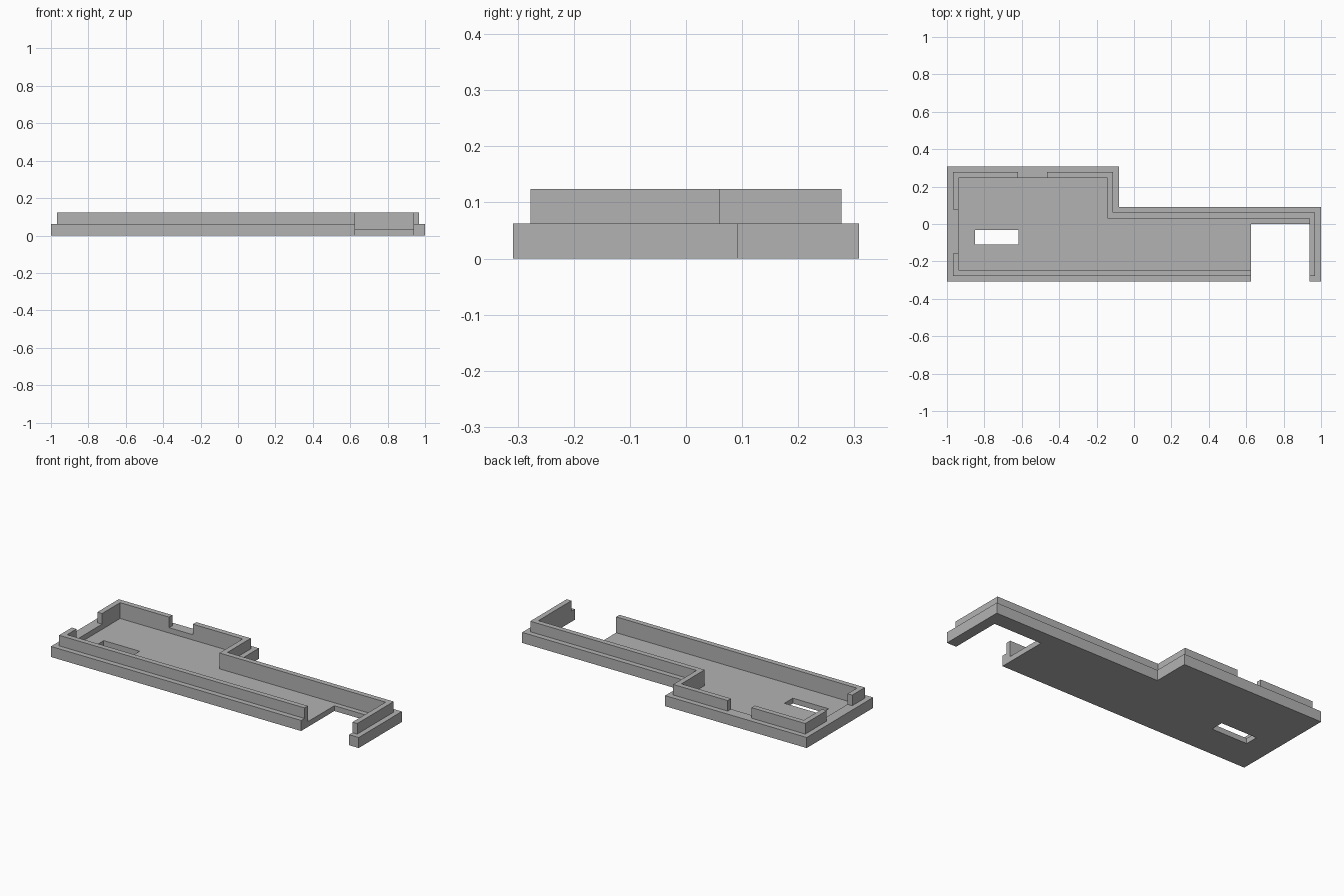
import bpy
import bmesh

if "Cube" in bpy.data.objects:
    bpy.data.objects.remove(bpy.data.objects["Cube"], do_unlink=True)

STEP = 0.031          # thickness of the floor, the lip and the ledge
RIM = 2 * STEP        # height of the ledge around the tray
TOP = 4 * STEP        # height of the raised lip

grey = bpy.data.materials.new("plain grey")
grey.use_nodes = True
grey.diffuse_color = (0.45, 0.45, 0.45, 1)
grey.node_tree.nodes["Principled BSDF"].inputs["Base Color"].default_value = (0.45, 0.45, 0.45, 1)


def outline(inset):
    """Stepped footprint of the tray, shrunk by an inset."""
    left, right = -1 + inset, 1 - inset
    front, back = -0.308 + inset, 0.308 - inset
    step_x, step_y = -0.08 - inset, 0.092 - inset
    return [(left, front), (right, front), (right, step_y),
            (step_x, step_y), (step_x, back), (left, back)]


def rect(x0, x1, y0, y1):
    return [(x0, y0), (x1, y0), (x1, y1), (x0, y1)]


def prism(name, points, z0, z1):
    bm = bmesh.new()
    face = bm.faces.new([bm.verts.new((x, y, z0)) for x, y in points])
    up = bmesh.ops.extrude_face_region(bm, geom=[face])["geom"]
    verts = [v for v in up if isinstance(v, bmesh.types.BMVert)]
    bmesh.ops.translate(bm, verts=verts, vec=(0, 0, z1 - z0))
    bmesh.ops.recalc_face_normals(bm, faces=bm.faces)
    mesh = bpy.data.meshes.new(name)
    bm.to_mesh(mesh)
    bm.free()
    mesh.materials.append(grey)
    obj = bpy.data.objects.new(name, mesh)
    bpy.context.collection.objects.link(obj)
    return obj


def combine(target, tool, operation):
    """Apply a boolean to the target and discard the tool."""
    mod = target.modifiers.new(operation, "BOOLEAN")
    mod.operation = operation
    mod.solver = "EXACT"
    mod.object = tool
    tool.hide_render = True
    bpy.context.view_layer.objects.active = target
    bpy.ops.object.modifier_apply(modifier=mod.name)
    bpy.data.objects.remove(tool, do_unlink=True)


# Outer body with the narrower lip block on top
tray = prism("tray", outline(0), 0, RIM)
combine(tray, prism("lip", outline(STEP), STEP / 2, TOP), "UNION")

# Pocket, front notch, floor slot, and the gaps in the left and back lips
cutters = [
    ("pocket", outline(2 * STEP), STEP, 0.2),
    ("front_notch", rect(0.626, 1 - 2 * STEP, -0.5, 0.0), -0.1, 0.2),
    ("floor_slot", rect(-0.85, -0.617, -0.11, -0.032), -0.1, 0.2),
    ("side_gap", rect(-1.1, -0.9, -0.159, 0.078), RIM, 0.2),
    ("back_gap", rect(-0.62, -0.465, 0.2, 0.4), RIM, 0.2),
]
for name, points, z0, z1 in cutters:
    combine(tray, prism(name, points, z0, z1), "DIFFERENCE")

for poly in tray.data.polygons:
    poly.use_smooth = False
    poly.material_index = 0
